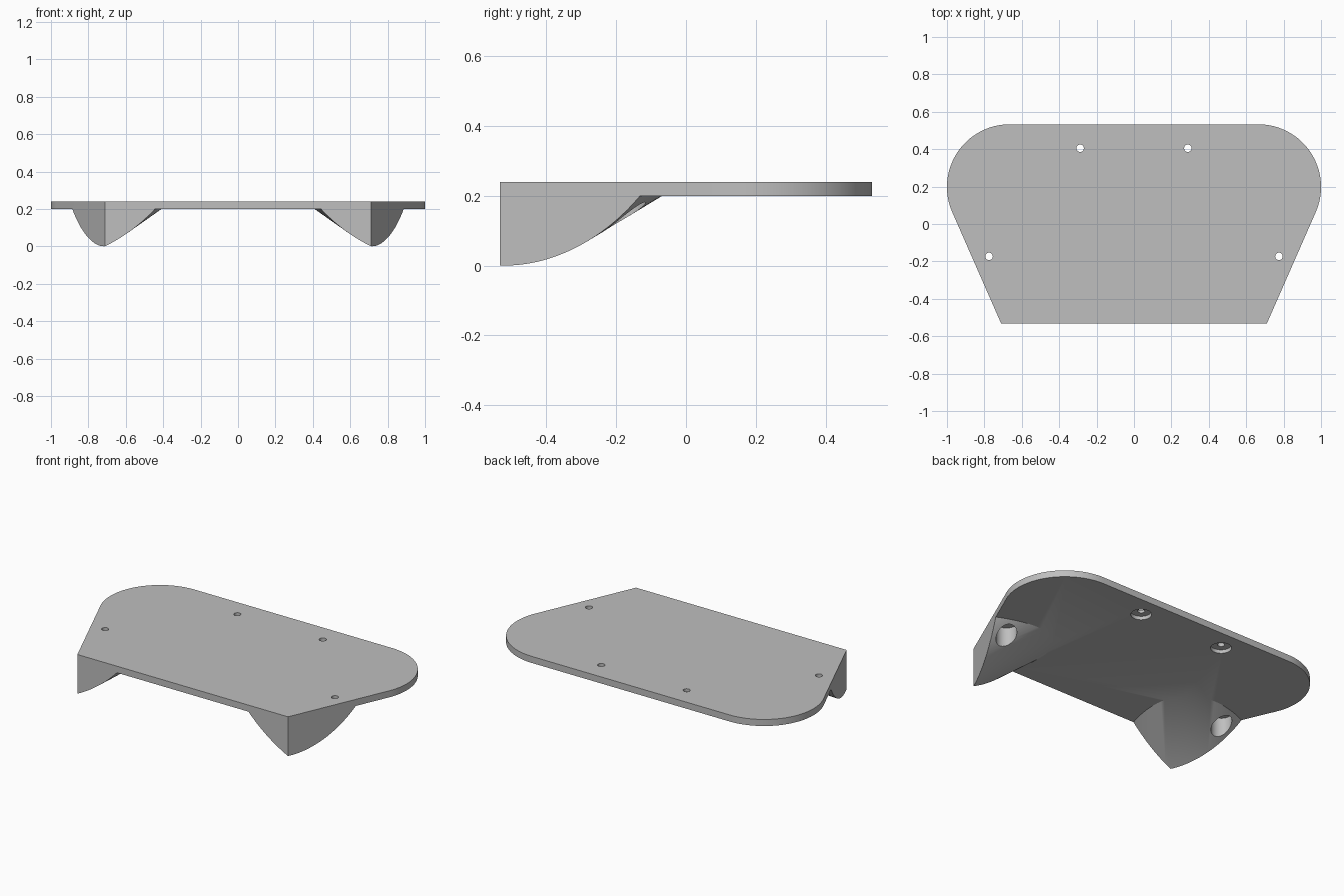
import bpy, bmesh
from math import cos, sin, atan2, acos, hypot, atan, pi
from mathutils import Vector

default = bpy.data.objects.get("Cube")
if default:
    bpy.data.objects.remove(default, do_unlink=True)

TOP, UNDER = 0.24, 0.2            # plate faces
CORNER = Vector((0.71, -0.533))   # front corner above each foot
ARC = Vector((0.665, 0.198))      # centre of the rounded rear corner
ARC_R = 0.335

grey = bpy.data.materials.new("light grey")
grey.use_nodes = True
colour = (0.52, 0.52, 0.52, 1)
grey.diffuse_color = colour
grey.node_tree.nodes["Principled BSDF"].inputs["Base Color"].default_value = colour


def finish(name, bm):
    bmesh.ops.recalc_face_normals(bm, faces=bm.faces)
    mesh = bpy.data.meshes.new(name)
    bm.to_mesh(mesh)
    bm.free()
    mesh.materials.append(grey)
    obj = bpy.data.objects.new(name, mesh)
    bpy.context.collection.objects.link(obj)
    return obj


def prism(name, points, z0, z1):
    bm = bmesh.new()
    face = bm.faces.new([bm.verts.new((x, y, z0)) for x, y in points])
    up = bmesh.ops.extrude_face_region(bm, geom=[face])["geom"]
    bmesh.ops.translate(bm, vec=(0, 0, z1 - z0),
                        verts=[v for v in up if isinstance(v, bmesh.types.BMVert)])
    return finish(name, bm)


def cylinder(name, start, end, radius, sides):
    start, end = Vector(start), Vector(end)
    axis = end - start
    bm = bmesh.new()
    bmesh.ops.create_cone(bm, cap_ends=True, segments=sides, radius1=radius,
                          radius2=radius, depth=axis.length)
    bmesh.ops.transform(bm, verts=bm.verts,
                        matrix=axis.to_track_quat("Z", "Y").to_matrix().to_4x4())
    bmesh.ops.translate(bm, verts=bm.verts, vec=(start + end) / 2)
    return finish(name, bm)


def subtract(target, cutter):
    cutter.hide_render = True
    mod = target.modifiers.new("cut", "BOOLEAN")
    mod.operation, mod.solver, mod.object = "DIFFERENCE", "EXACT", cutter
    bpy.ops.object.select_all(action="DESELECT")
    bpy.context.view_layer.objects.active = target
    target.select_set(True)
    bpy.ops.object.modifier_apply(modifier=mod.name)
    bpy.data.objects.remove(cutter, do_unlink=True)


# Outline: straight front, slanted sides tangent to rounded rear corners
to_corner = CORNER - ARC
first = atan2(to_corner.y, to_corner.x) + acos(ARC_R / to_corner.length)
steps = 32
half = [tuple(CORNER)]
for i in range(steps + 1):
    a = first + (pi / 2 - first) * i / steps
    half.append((ARC.x + ARC_R * cos(a), ARC.y + ARC_R * sin(a)))
outline = half + [(-x, y) for x, y in reversed(half)]
body = prism("shelf_plate_with_feet", outline, 0, TOP)

# Clear the space below the plate, sparing a tilted round foot at each corner
waste = prism("underside_cutter", [(-1.2, -0.8), (1.2, -0.8), (1.2, 0.8), (-1.2, 0.8)],
              -0.1, UNDER)
inward = Vector((-0.65, 0.755)).normalized()
across = Vector((inward.y, -inward.x))
slope, foot_r, shift = 0.46, 0.44, 0.1
rise = foot_r / cos(atan(slope)) - 0.012


def foot_axis(distance, side):
    p = CORNER + inward * distance + across * shift
    return (side * p.x, p.y, slope * distance + rise)


for side in (-1, 1):
    subtract(waste, cylinder("foot_cutter", foot_axis(-0.6, side),
                             foot_axis(0.7, side), foot_r, 128))
subtract(body, waste)

# Screw holes with wide recesses from below
for x, y in ((0.288, 0.405), (0.775, -0.173)):
    for side in (-1, 1):
        subtract(body, cylinder("bore_cutter", (side * x, y, -0.1),
                                (side * x, y, 0.222), 0.058, 40))
        subtract(body, cylinder("hole_cutter", (side * x, y, 0.1),
                                (side * x, y, 0.4), 0.02, 24))

bpy.ops.object.select_all(action="DESELECT")
body.select_set(True)
bpy.context.view_layer.objects.active = body
bpy.ops.object.shade_smooth_by_angle(angle=pi / 6)
